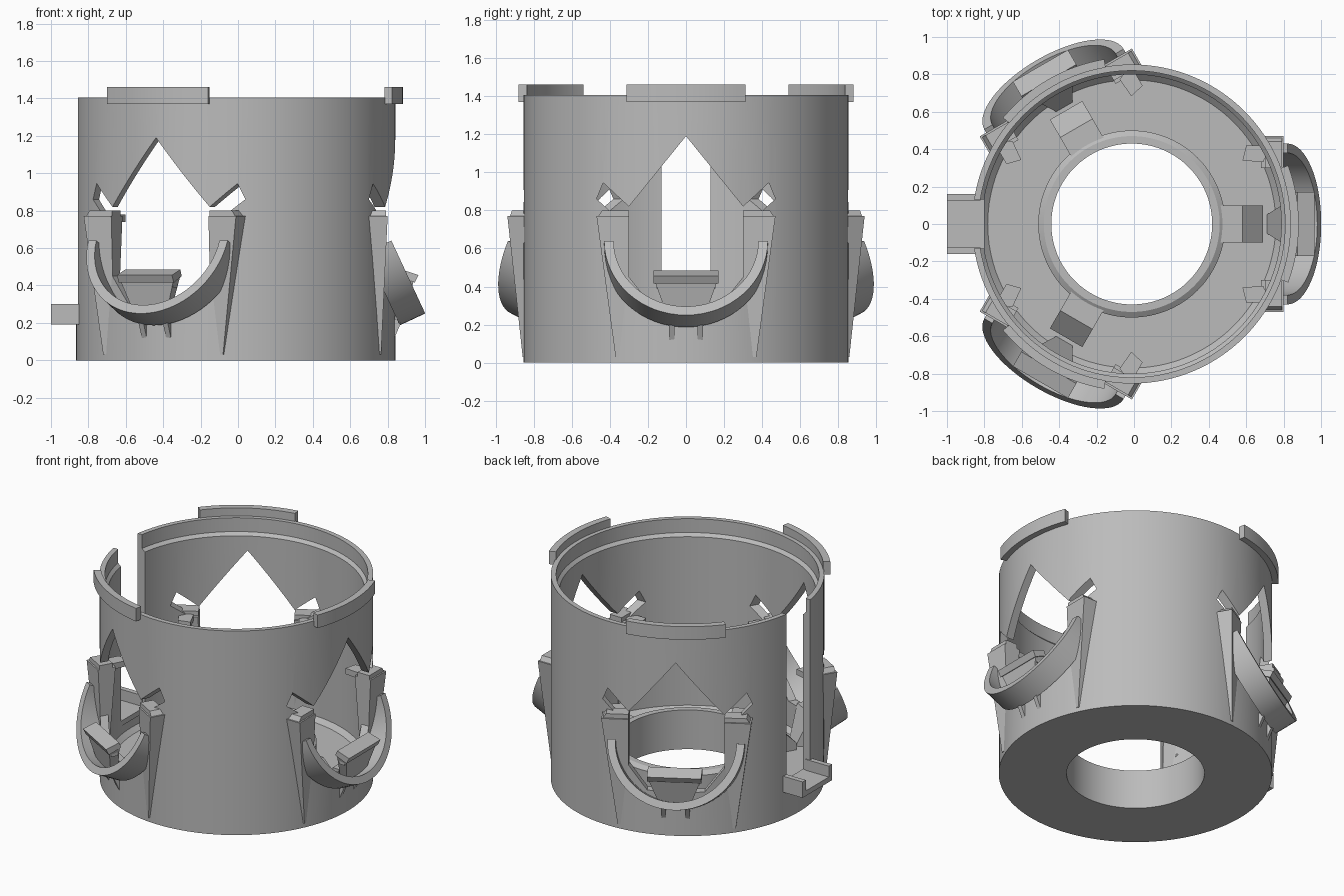
import bpy, bmesh, math
from mathutils import Matrix, Vector

if "Cube" in bpy.data.objects:
    bpy.data.objects.remove(bpy.data.objects["Cube"], do_unlink=True)

grey = bpy.data.materials.new("plain grey")
grey.use_nodes = True
grey.diffuse_color = (0.5, 0.5, 0.5, 1)
grey.node_tree.nodes["Principled BSDF"].inputs["Base Color"].default_value = (0.5, 0.5, 0.5, 1)

AXIS = Vector((-0.012, 0, 0))
SIDES = [("left", 0), ("back", 120), ("front", 240)]


def turned(deg):
    return Matrix.Translation(AXIS) @ Matrix.Rotation(math.radians(deg), 4, 'Z') @ Matrix.Translation(-AXIS)


def finish(name, bm, deg=0, smooth=False):
    bmesh.ops.recalc_face_normals(bm, faces=bm.faces[:])
    bm.transform(turned(deg))
    mesh = bpy.data.meshes.new(name)
    bm.to_mesh(mesh)
    bm.free()
    mesh.materials.append(grey)
    ob = bpy.data.objects.new(name, mesh)
    bpy.context.collection.objects.link(ob)
    if smooth:
        smooth_edges(ob)
    return ob


def smooth_edges(ob):
    bpy.ops.object.select_all(action='DESELECT')
    ob.select_set(True)
    bpy.context.view_layer.objects.active = ob
    bpy.ops.object.shade_smooth_by_angle(angle=math.radians(25))


def hull(name, points, deg=0):
    bm = bmesh.new()
    for p in points:
        bm.verts.new(p)
    bmesh.ops.convex_hull(bm, input=bm.verts[:])
    bmesh.ops.dissolve_limit(bm, angle_limit=0.01, verts=bm.verts[:], edges=bm.edges[:])
    return finish(name, bm, deg)


def box(name, x, y, z, deg=0):
    return hull(name, [(a, b, c) for a in x for b in y for c in z], deg)


def sweep(name, rings, closed, deg=0):
    """Skin a list of equal cross-sections, closing the loop or capping the ends."""
    bm = bmesh.new()
    loops = [[bm.verts.new(p) for p in ring] for ring in rings]
    n = len(loops[0])
    pairs = list(zip(loops, loops[1:])) + ([(loops[-1], loops[0])] if closed else [])
    for a, b in pairs:
        for i in range(n):
            j = (i + 1) % n
            bm.faces.new((a[i], a[j], b[j], b[i]))
    if not closed:
        bm.faces.new(loops[0])
        bm.faces.new(loops[-1])
    return finish(name, bm, deg, True)


def arc_rings(profile, start, end, steps):
    rings = []
    for k in range(steps):
        t = math.radians(start + (end - start) * k / (steps - 1))
        rings.append([AXIS + Vector((r * math.cos(t), r * math.sin(t), z)) for r, z in profile])
    return rings


def cut(target, cutter):
    mod = target.modifiers.new("cut", 'BOOLEAN')
    mod.operation = 'DIFFERENCE'
    mod.solver = 'EXACT'
    mod.object = cutter
    bpy.context.view_layer.objects.active = target
    bpy.ops.object.modifier_apply(modifier=mod.name)
    bpy.data.objects.remove(cutter, do_unlink=True)


# Cup body with floor and short inner tube
profile = [(0.853, 0), (0.853, 1.405), (0.82, 1.405), (0.82, 1.31), (0.8, 1.29), (0.8, 0.13),
           (0.77, 0.1), (0.5, 0.1), (0.5, 0.25), (0.47, 0.27), (0.43, 0.27), (0.43, 0)]
body = sweep("cup_body", arc_rings(profile, 0, 360 - 360 / 128, 128), True)

# Pointed windows with slanted side notches
half = [(0.3, 0.82), (0.435, 0.945), (0.47, 0.86), (0.38, 0.78), (0.3, 0.78), (0.3, 0.45), (0.18, 0.3)]
outline = [(0, 1.19)] + half + [(-y, z) for y, z in reversed(half)]
for label, deg in SIDES:
    cutter = sweep("window_cutter", [[(x, y, z) for y, z in outline] for x in (0.56, 1.1)], False, deg)
    cut(body, cutter)

# Tall slot open at the rim
cut(body, box("slot_cutter", (-1.1, -0.6), (-0.13, 0.13), (0.22, 1.6)))
smooth_edges(body)

# Tray below the slot
box("tray_base", (-1, -0.8), (-0.16, 0.16), (0.19, 0.225))
for s, label in ((1, "back"), (-1, "front")):
    box("tray_lip_" + label, (-1, -0.82), (s * 0.125, s * 0.16), (0.19, 0.3))

# Hoop frame: centre, tilted axis and upward direction
centre = Vector((0.82, 0, 0.64))
axis = Vector((0.905, 0, 0.42)).normalized()
up = Vector((-axis.z, 0, axis.x))

for label, deg in SIDES:
    # Rim tab
    tab = [(0.848, 1.37), (0.893, 1.37), (0.893, 1.46), (0.848, 1.46)]
    sweep("rim_tab_" + label, arc_rings(tab, -20.5, 20.5, 17), False, deg)

    # Tilted half-ring basket
    rings = []
    for k in range(33):
        t = math.pi * (1 + k / 32)
        side = Vector((0, math.cos(t), 0)) + up * math.sin(t)
        rings.append([centre + side * r - axis * d
                      for r, d in ((0.43, 0), (0.43, 0.15), (0.38, 0.15), (0.38, 0))])
    sweep("basket_hoop_" + label, rings, False, deg)

    # Footrest slab on a tapering bracket
    hull("footrest_" + label, [(x, y, z) for y in (-0.17, 0.17)
                               for x, z in ((0.86, 0.45), (0.875, 0.485), (0.965, 0.455), (0.945, 0.415))], deg)
    hull("footrest_bracket_" + label,
         [(x, s * y, z) for s in (-1, 1)
          for x, y, z in ((0.87, 0.165, 0.445), (0.94, 0.165, 0.43), (0.85, 0.1, 0.27), (0.9, 0.1, 0.25))], deg)
    hull("sill_ramp_" + label,
         [(x, s * y, z) for s in (-1, 1)
          for x, y, z in ((0.79, 0.1, 0.32), (0.84, 0.1, 0.32), (0.71, 0.05, 0.1), (0.79, 0.1, 0.1))], deg)

    # Wedge against the inner tube
    hull("inner_wedge_" + label, [(x, y, z) for y in (-0.1, 0.1)
                                  for x, z in ((0.46, 0.1), (0.69, 0.1), (0.69, 0.15), (0.58, 0.26), (0.46, 0.26))], deg)

    for s, end in ((1, "a"), (-1, "b")):
        tag = label + "_" + end
        # Tapered post beside the window
        hull("side_post_" + tag,
             [(x, s * y, z) for x, y, z in (
                 (0.68, 0.3, 0.77), (0.8, 0.3, 0.77), (0.68, 0.47, 0.77), (0.8, 0.47, 0.77),
                 (0.74, 0.3, 0.03), (0.765, 0.3, 0.03), (0.74, 0.37, 0.03), (0.765, 0.37, 0.03))], deg)
        # Post cap and slanted catch
        hull("post_cap_" + tag, [(x, s * y, z) for x in (0.7, 0.79)
                                 for y, z in ((0.3, 0.77), (0.46, 0.77), (0.44, 0.8), (0.3, 0.8))], deg)
        hull("catch_" + tag, [(x, s * y, z) for z in (0.74, 0.78)
                              for x, y in ((0.6, 0.42), (0.73, 0.42), (0.69, 0.33), (0.58, 0.34))], deg)
        # Pivot stub at the footrest end
        box("pivot_" + tag, (0.88, 0.92), (s * 0.13, s * 0.155), (0.39, 0.44), deg)
        # Rib under the hoop
        hull("hoop_rib_" + tag, [(x, s * y, z) for y in (0.06, 0.09)
                                 for x, z in ((0.82, 0.08), (0.82, 0.22), (0.88, 0.22))], deg)
